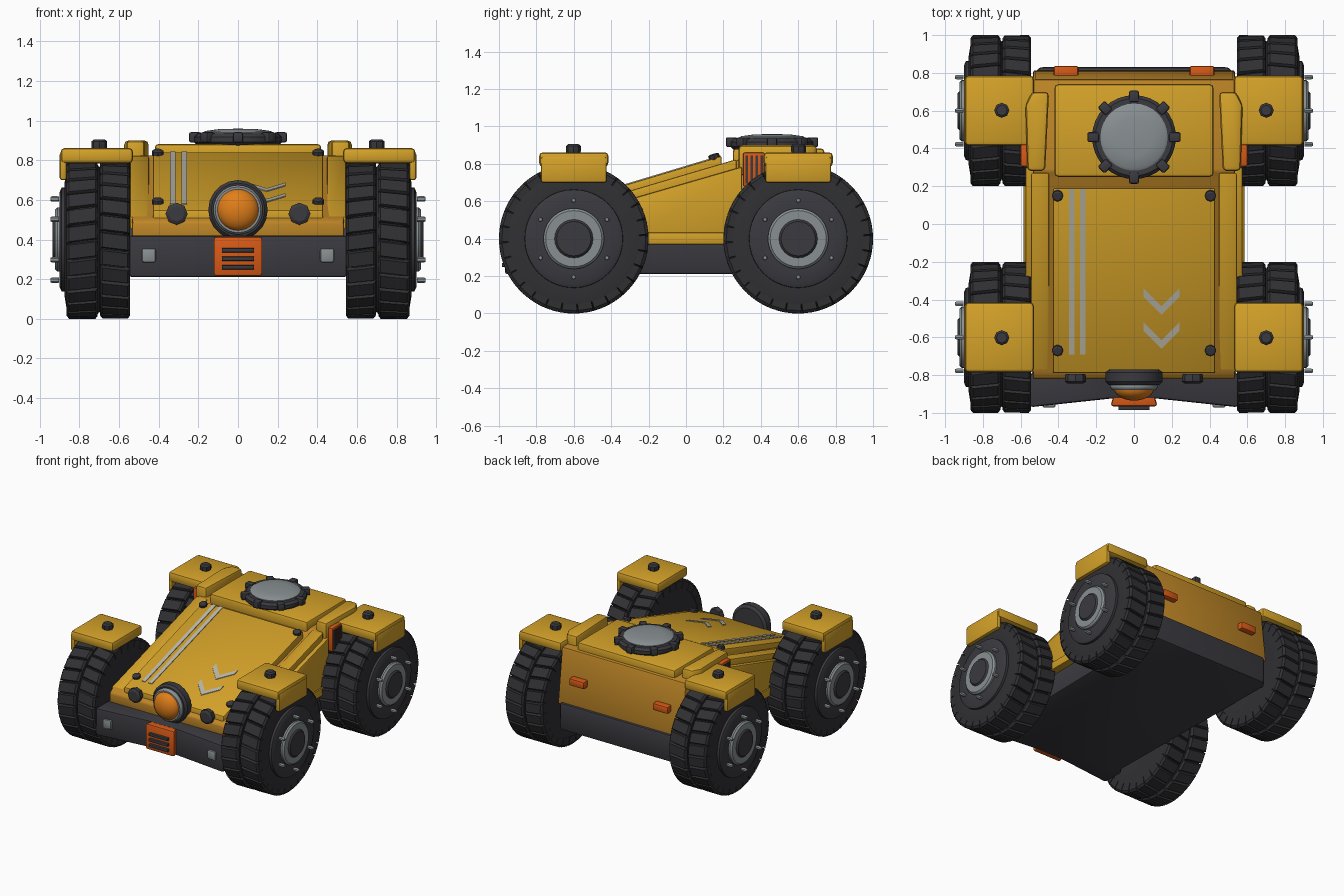
import bpy, bmesh, math
from mathutils import Matrix, Vector

if "Cube" in bpy.data.objects:
    bpy.data.objects.remove(bpy.data.objects["Cube"])

def mat(name, r, g, b):
    m = bpy.data.materials.new(name)
    m.diffuse_color = (r, g, b, 1)
    m.use_nodes = True
    m.node_tree.nodes["Principled BSDF"].inputs["Base Color"].default_value = m.diffuse_color
    return m

YELLOW = mat("yellow paint", 0.66, 0.36, 0.022)
AMBER = mat("amber paint", 0.52, 0.24, 0.02)
RUBBER = mat("black rubber", 0.030, 0.030, 0.034)
DARK = mat("dark metal", 0.042, 0.042, 0.050)
ORANGE = mat("orange paint", 0.68, 0.10, 0.008)
LAMP = mat("lamp orange", 0.75, 0.21, 0.01)
STEEL = mat("grey steel", 0.25, 0.28, 0.29)
PALE = mat("pale marking", 0.50, 0.48, 0.40)

def finish(name, bm, m, bevel=0.0, seg=2):
    bmesh.ops.recalc_face_normals(bm, faces=bm.faces)
    if bevel:
        edges = [e for e in bm.edges if len(e.link_faces) == 2 and e.calc_face_angle() > 0.4]
        bmesh.ops.bevel(bm, geom=edges, offset=bevel, segments=seg, profile=0.5,
                        affect='EDGES', clamp_overlap=True)
    me = bpy.data.meshes.new(name)
    bm.to_mesh(me)
    bm.free()
    me.materials.append(m)
    ob = bpy.data.objects.new(name, me)
    bpy.context.collection.objects.link(ob)
    return ob

def hull_prism(name, lower, upper, m, bevel=0.0):
    """Solid between two matching rings of 3D points."""
    bm = bmesh.new()
    a = [bm.verts.new(p) for p in lower]
    b = [bm.verts.new(p) for p in upper]
    n = len(a)
    bm.faces.new(a)
    bm.faces.new(b)
    for i in range(n):
        j = (i + 1) % n
        bm.faces.new((a[i], a[j], b[j], b[i]))
    return finish(name, bm, m, bevel)

def side_prism(name, prof, x0, x1, m, bevel=0.0):
    return hull_prism(name, [(x0, y, z) for y, z in prof], [(x1, y, z) for y, z in prof], m, bevel)

def plan_prism(name, prof, z0, z1, m, bevel=0.0):
    return hull_prism(name, [(x, y, z0) for x, y in prof], [(x, y, z1) for x, y in prof], m, bevel)

def box(name, x0, x1, y0, y1, z0, z1, m, bevel=0.0):
    return plan_prism(name, [(x0, y0), (x1, y0), (x1, y1), (x0, y1)], z0, z1, m, bevel)

def lathe(name, prof, centre, axis, m, n=32):
    """Revolve (radius, distance) points about an axis vector."""
    bm = bmesh.new()
    M = Matrix.Translation(centre) @ Vector((0, 0, 1)).rotation_difference(Vector(axis)).to_matrix().to_4x4()
    rings = []
    for r, t in prof:
        k = 1 if r == 0 else n
        rings.append([bm.verts.new(M @ Vector((r * math.cos(2 * math.pi * i / n),
                                               r * math.sin(2 * math.pi * i / n), t))) for i in range(k)])
    for a, b in zip(rings, rings[1:]):
        for i in range(n):
            j = (i + 1) % n
            q = [a[i % len(a)], a[j % len(a)], b[j % len(b)], b[i % len(b)]]
            bm.faces.new(list(dict.fromkeys(q)))
    for ring in (rings[0], rings[-1]):
        if len(ring) > 1:
            bm.faces.new(ring)
    return finish(name, bm, m)

def knob(name, centre, axis, r, h, m, n=8):
    return lathe(name, [(r * 0.9, -h), (r, -h * 0.5), (r, h * 0.6), (r * 0.7, h)], centre, axis, m, n)

def hood_z(y):
    return 0.785 + 0.3 * y

def hood_plate(name, pts, h, m):
    """Thin plate lying on the sloped hood."""
    return hull_prism(name, [(x, y, hood_z(y) - 0.004) for x, y in pts],
                      [(x, y, hood_z(y) + h) for x, y in pts], m)

# Chassis tub with swept front bumper
half = [(0.13, -0.925), (0.55, -0.97), (0.55, -0.80), (0.52, -0.76), (0.54, 0.78), (0.50, 0.83)]
plan_prism("chassis", half + [(-x, y) for x, y in reversed(half)], 0.21, 0.42, DARK, 0.015)

# Wedge-shaped hull
side_prism("hull", [(-0.82, 0.40), (-0.82, 0.49), (-0.78, 0.515), (0.24, 0.80), (0.28, 0.825),
                    (0.765, 0.825), (0.815, 0.40)], -0.535, 0.535, AMBER, 0.012)
# Sloped hood panel and rear deck
side_prism("hood", [(-0.79, 0.48), (-0.79, hood_z(-0.79)), (0.19, hood_z(0.19)), (0.19, 0.76)],
           -0.43, 0.43, YELLOW, 0.01)
box("rear_deck", -0.42, 0.42, 0.25, 0.74, 0.78, 0.882, YELLOW, 0.018)

# Markings on the hood
for i, x in enumerate((-0.33, -0.272)):
    hood_plate(f"hood_stripe_{i}", [(x - .014, -.69), (x + .014, -.69), (x + .014, .185), (x - .014, .185)],
               0.005, PALE)
for i, y in enumerate((-0.48, -0.66)):
    for s in (-1, 1):
        hood_plate(f"hood_chevron_{i}_{s}", [(.145, y), (.145 + s * .095, y + .095),
                   (.145 + s * .095, y + .14), (.145, y + .045)], 0.005, PALE)

for s in (-1, 1):
    # Side rails, skirts and shoulder pods
    side_prism("side_rail", [(-0.78, 0.45), (-0.78, 0.515), (0.27, 0.825), (0.27, 0.70)],
               s * 0.45, s * 0.545, YELLOW, 0.01)
    side_prism("side_skirt", [(-0.34, 0.37), (-0.34, 0.60), (0.30, 0.785), (0.30, 0.37)],
               s * 0.50, s * 0.575, YELLOW, 0.01)
    box("sill_strip", s * 0.50, s * 0.585, -0.34, 0.32, 0.37, 0.432, YELLOW, 0.008)
    plan_prism("shoulder_pod", [(s * .47, .28), (s * .565, .28), (s * .575, .63), (s * .54, .70), (s * .45, .70)],
               0.74, 0.90, YELLOW, 0.022)
    # Slatted side vent
    box("side_vent", s * 0.54, s * 0.60, 0.305, 0.42, 0.68, 0.86, ORANGE, 0.008)
    for y in (0.325, 0.352, 0.379, 0.405):
        box("vent_slat", s * 0.59, s * 0.606, y - .007, y + .007, 0.695, 0.845, DARK)
    # Hood bolts, front studs, bumper plates, rear lights
    for y in (0.15, -0.67):
        knob("hood_bolt", (s * 0.405, y, hood_z(y) + 0.008), (0, -0.29, 0.96), 0.03, 0.016, DARK)
    knob("front_stud", (s * 0.31, -0.82, 0.53), (0, -1, 0), 0.056, 0.025, DARK)
    box("bumper_plate", s * 0.415, s * 0.485, -0.972, -0.94, 0.285, 0.355, STEEL, 0.01)
    box("rear_light", s * 0.295, s * 0.425, 0.775, 0.836, 0.58, 0.635, ORANGE, 0.01)

# Front lamp
c = (0, -0.81, 0.55)
lathe("lamp_housing", [(0.13, -0.04), (0.15, -0.025), (0.15, 0.025), (0.135, 0.042), (0.11, 0.042)],
      c, (0, -1, 0), DARK, 20)
lathe("lamp_ring", [(0.125, 0.03), (0.125, 0.055), (0.115, 0.07), (0.10, 0.07)], c, (0, -1, 0), STEEL, 28)
lathe("lamp_lens", [(0.106 * math.cos(a * math.pi / 12), 0.06 + 0.065 * math.sin(a * math.pi / 12))
                    for a in range(6)] + [(0, 0.125)], c, (0, -1, 0), LAMP, 28)

# Orange grille below the lamp
plan_prism("front_grille", [(-0.125, -0.965), (0.125, -0.965), (0.10, -0.88), (-0.10, -0.88)],
           0.215, 0.415, ORANGE, 0.014)
for z in (0.26, 0.303, 0.346):
    box("grille_slat", -0.082, 0.082, -0.985, -0.955, z - 0.011, z + 0.011, DARK, 0.004)

# Roof hatch
h = (0, 0.46, 0.88)
lathe("hatch_ring", [(0.20, -0.01), (0.222, 0.012), (0.222, 0.038), (0.205, 0.055), (0.17, 0.055)],
      h, (0, 0, 1), DARK, 32)
lathe("hatch_dome", [(0.178, 0.03), (0.178, 0.06), (0.165, 0.068), (0.10, 0.077), (0, 0.08)],
      h, (0, 0, 1), STEEL, 32)
for i in range(8):
    lug = box("hatch_lug", 0.185, 0.247, -0.026, 0.026, 0.01, 0.062, DARK, 0.01)
    lug.matrix_world = Matrix.Translation(h) @ Matrix.Rotation(i * math.pi / 4, 4, 'Z')

def treads(cx, cy, s, n=28):
    """Two staggered rows of skewed tread blocks."""
    bm = bmesh.new()
    for row, (xa, xb) in enumerate(((-0.155, -0.004), (0.008, 0.165))):
        for i in range(n):
            a0 = 2 * math.pi * (i + row * 0.5) / n
            corners = []
            for r, w, inset in ((0.33, 0.104, 0.0), (0.385, 0.104, 0.0), (0.40, 0.088, 0.012)):
                ring = []
                for x, t in ((xa + inset, -1), (xb - inset, -1), (xb - inset, 1), (xa + inset, 1)):
                    skew = 0.05 * abs(x) / 0.16
                    a = a0 + t * w + skew
                    ring.append(bm.verts.new((cx + s * x, cy + r * math.cos(a), 0.4 + r * math.sin(a))))
                corners.append(ring)
            for lo, hi in zip(corners, corners[1:]):
                for k in range(4):
                    j = (k + 1) % 4
                    bm.faces.new((lo[k], lo[j], hi[j], hi[k]))
            bm.faces.new(corners[-1])
            bm.faces.new(corners[0])
    return finish("tyre_treads", bm, RUBBER)

for s in (-1, 1):
    for e in (-1, 1):
        # Wheel: tyre, treads, hub and bolts
        c, ax = (s * 0.7, e * 0.6, 0.4), (s, 0, 0)
        lathe("tyre", [(0.20, -0.14), (0.30, -0.155), (0.35, -0.15), (0.382, -0.12), (0.382, -0.012),
                       (0.365, 0.0), (0.382, 0.012), (0.382, 0.13), (0.35, 0.165), (0.29, 0.175), (0.26, 0.172)],
              c, ax, RUBBER, 56)
        treads(c[0], c[1], s)
        lathe("wheel_disc", [(0.265, 0.15), (0.262, 0.19), (0.24, 0.20), (0.17, 0.20)], c, ax, DARK, 40)
        lathe("hub_ring", [(0.162, 0.17), (0.162, 0.212), (0.15, 0.224), (0.10, 0.224)], c, ax, STEEL, 36)
        lathe("hub_cap", [(0.105, 0.19), (0.105, 0.222), (0.092, 0.235)], c, ax, DARK, 24)
        for i in range(6):
            a = math.radians(30 + 60 * i)
            knob("wheel_bolt", (s * 0.925, c[1] + 0.205 * math.cos(a), 0.4 + 0.205 * math.sin(a)),
                 ax, 0.014, 0.022, STEEL, 6)
        lathe("axle", [(0.07, -0.25), (0.07, -0.1)], c, ax, DARK, 16)
        # Mudguard with outer flap and top cap
        box("fender", s * 0.53, s * 0.895, c[1] - 0.185, c[1] + 0.185, 0.785, 0.862, YELLOW, 0.02)
        box("fender_flap", s * 0.865, s * 0.9, c[1] - 0.175, c[1] + 0.175, 0.70, 0.84, YELLOW, 0.012)
        knob("fender_cap", (s * 0.7, e * 0.602, 0.88), (0, 0, 1), 0.04, 0.025, DARK)

# Smooth shading with sharp edges kept
for ob in bpy.context.scene.objects:
    ob.select_set(True)
    bpy.context.view_layer.objects.active = ob
bpy.ops.object.shade_smooth_by_angle(angle=math.radians(32))
